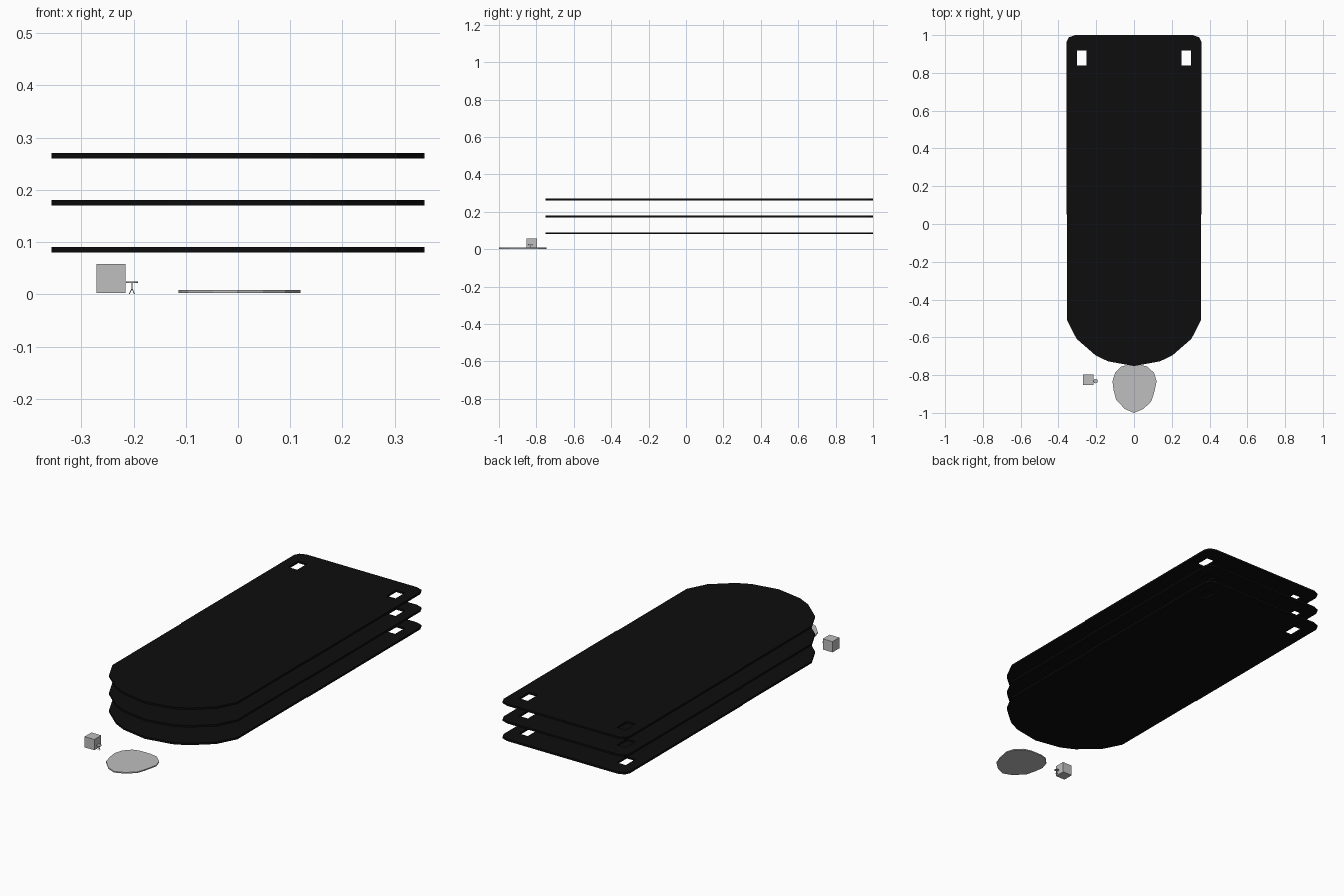
import bpy, bmesh, math
from mathutils import Vector

if "Cube" in bpy.data.objects:
    bpy.data.objects.remove(bpy.data.objects["Cube"])


def material(name, value):
    m = bpy.data.materials.new(name)
    m.diffuse_color = (value, value, value, 1)
    m.use_nodes = True
    m.node_tree.nodes["Principled BSDF"].inputs["Base Color"].default_value = m.diffuse_color
    return m


black = material("black", 0.004)
grey = material("light grey", 0.52)


def finish(bm, name, mat):
    bmesh.ops.recalc_face_normals(bm, faces=bm.faces)
    me = bpy.data.meshes.new(name)
    bm.to_mesh(me)
    bm.free()
    me.materials.append(mat)
    ob = bpy.data.objects.new(name, me)
    bpy.context.collection.objects.link(ob)
    return ob


def slab(name, loops, z0, z1, mat):
    """Outline with optional holes, filled and extruded up."""
    bm = bmesh.new()
    edges = []
    for loop in loops:
        vs = [bm.verts.new((x, y, z0)) for x, y in loop]
        edges += [bm.edges.new((vs[i], vs[(i + 1) % len(vs)])) for i in range(len(vs))]
    bmesh.ops.triangle_fill(bm, edges=edges, use_beauty=True, use_dissolve=False)
    res = bmesh.ops.extrude_face_region(bm, geom=bm.faces[:], use_keep_orig=True)
    top = [v for v in res["geom"] if isinstance(v, bmesh.types.BMVert)]
    bmesh.ops.translate(bm, verts=top, vec=(0, 0, z1 - z0))
    return finish(bm, name, mat)


def mirrored(half):
    return half + [(-x, y) for x, y in reversed(half) if x > 0]


# deck outline: half profile from the bow tip to the rounded stern corner
half_deck = [(0, -0.752), (0.138, -0.727), (0.205, -0.694), (0.304, -0.608),
             (0.354, -0.51), (0.354, 0.05), (0.357, 0.051), (0.357, 0.963),
             (0.345, 0.988), (0.312, 1.0)]


def slot(cx):
    return [(cx - 0.025, 0.838), (cx + 0.025, 0.838), (cx + 0.025, 0.918), (cx - 0.025, 0.918)]


# three stacked decks with a slot at each back corner
for n, z in zip(("lower", "middle", "upper"), (0.08, 0.17, 0.26)):
    slab(n + "_deck", [mirrored(half_deck), slot(-0.277), slot(0.277)], z, z + 0.01, black)

# thin landing pad in front of the decks
pad = [(0, -1.0), (0.048, -0.98), (0.09, -0.942), (0.105, -0.9), (0.12, -0.832),
       (0.106, -0.788), (0.07, -0.755), (0.03, -0.745), (-0.03, -0.745), (-0.068, -0.755),
       (-0.1, -0.788), (-0.114, -0.832), (-0.108, -0.88), (-0.095, -0.93), (-0.048, -0.98)]
slab("front_pad", [pad], 0.002, 0.008, grey)

# cube
bm = bmesh.new()
bmesh.ops.create_cube(bm, size=0.055)
bmesh.ops.translate(bm, verts=bm.verts, vec=(-0.243, -0.825, 0.03))
finish(bm, "cube_block", grey)


def rod(bm, a, b, r, sides=8):
    a, b = Vector(a), Vector(b)
    d = b - a
    mat = d.to_track_quat("Z", "Y").to_matrix().to_4x4()
    mat.translation = (a + b) / 2
    bmesh.ops.create_cone(bm, cap_ends=True, segments=sides, radius1=r, radius2=r,
                          depth=d.length, matrix=mat)


# tiny round table: top, stem and splayed legs
cx, cy = -0.203, -0.832
bm = bmesh.new()
rod(bm, (cx, cy, 0.022), (cx, cy, 0.024), 0.0115, 16)
rod(bm, (cx, cy, 0.009), (cx, cy, 0.022), 0.0012)
for i in range(4):
    a = math.pi / 4 + i * math.pi / 2
    rod(bm, (cx, cy, 0.011), (cx + 0.007 * math.cos(a), cy + 0.007 * math.sin(a), 0.0006), 0.0009, 6)
finish(bm, "small_table", grey)
